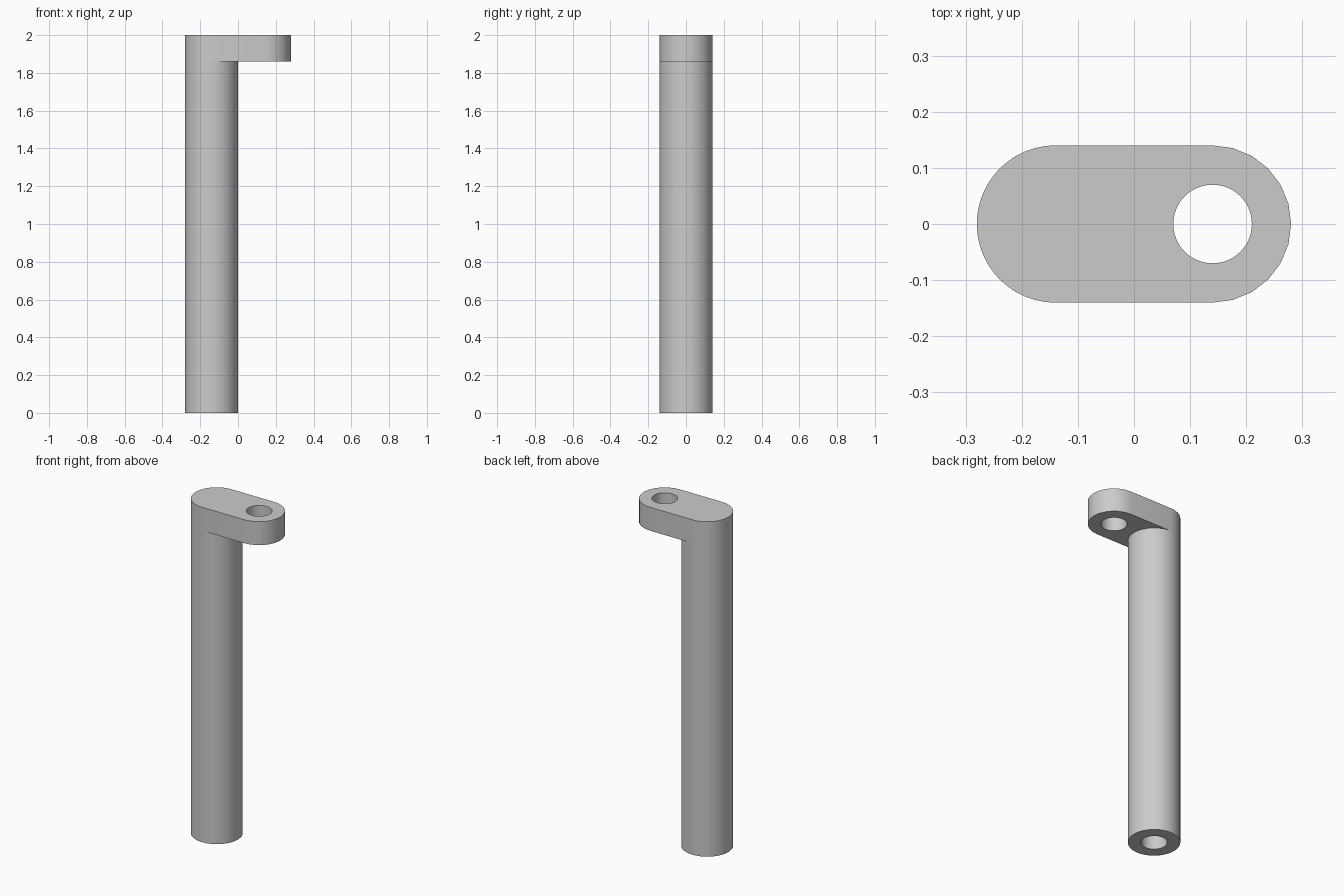
import bpy, bmesh
from math import pi, sin, cos, radians

cube = bpy.data.objects.get("Cube")
if cube:
    bpy.data.objects.remove(cube, do_unlink=True)

R, BORE, OFFSET = 0.14, 0.07, 0.14   # outer radius, hole radius, axis offset
ARM_Z, TOP_Z = 1.86, 2.0

grey = bpy.data.materials.new("plain grey")
grey.use_nodes = True
grey.diffuse_color = (0.6, 0.6, 0.6, 1)
grey.node_tree.nodes["Principled BSDF"].inputs["Base Color"].default_value = (0.6, 0.6, 0.6, 1)


def arc(cx, r, start, sweep, steps):
    """Points along an arc about (cx, 0), both ends included."""
    return [(cx + r * cos(start + sweep * i / steps), r * sin(start + sweep * i / steps))
            for i in range(steps + 1)]


def plate(name, outline, hole, z0, z1):
    """Extrude an outline with a hole between two heights."""
    bm = bmesh.new()
    edges = []
    for loop in (outline, hole):
        vs = [bm.verts.new((x, y, z0)) for x, y in loop]
        edges += [bm.edges.new((a, b)) for a, b in zip(vs, vs[1:] + vs[:1])]
    bmesh.ops.triangle_fill(bm, edges=edges, use_beauty=True, use_dissolve=False)
    ext = bmesh.ops.extrude_face_region(bm, geom=bm.faces[:], use_keep_orig=True)
    moved = [g for g in ext["geom"] if isinstance(g, bmesh.types.BMVert)]
    bmesh.ops.translate(bm, verts=moved, vec=(0, 0, z1 - z0))
    bmesh.ops.recalc_face_normals(bm, faces=bm.faces[:])
    mesh = bpy.data.meshes.new(name)
    bm.to_mesh(mesh)
    bm.free()
    mesh.materials.append(grey)
    obj = bpy.data.objects.new(name, mesh)
    bpy.context.collection.objects.link(obj)
    bpy.ops.object.select_all(action='DESELECT')
    obj.select_set(True)
    bpy.context.view_layer.objects.active = obj
    bpy.ops.object.shade_smooth_by_angle(angle=radians(30))
    return obj


def circle(cx, r, sides):
    return arc(cx, r, 0, 2 * pi, sides)[:-1]


# Hollow post, closed at the top by the arm
post = plate("post", circle(-OFFSET, R, 96), circle(-OFFSET, BORE, 64), 0, ARM_Z)
bm = bmesh.new()
bm.from_mesh(post.data)
bmesh.ops.delete(bm, geom=[f for f in bm.faces if f.normal.z > 0.9], context='FACES_ONLY')
bm.to_mesh(post.data)
bm.free()

# Rounded arm with a through hole at its free end
outline = arc(-OFFSET, R, pi / 2, pi, 48) + arc(OFFSET, R, -pi / 2, pi, 12)
plate("arm", outline, circle(OFFSET, BORE, 64), ARM_Z, TOP_Z)
